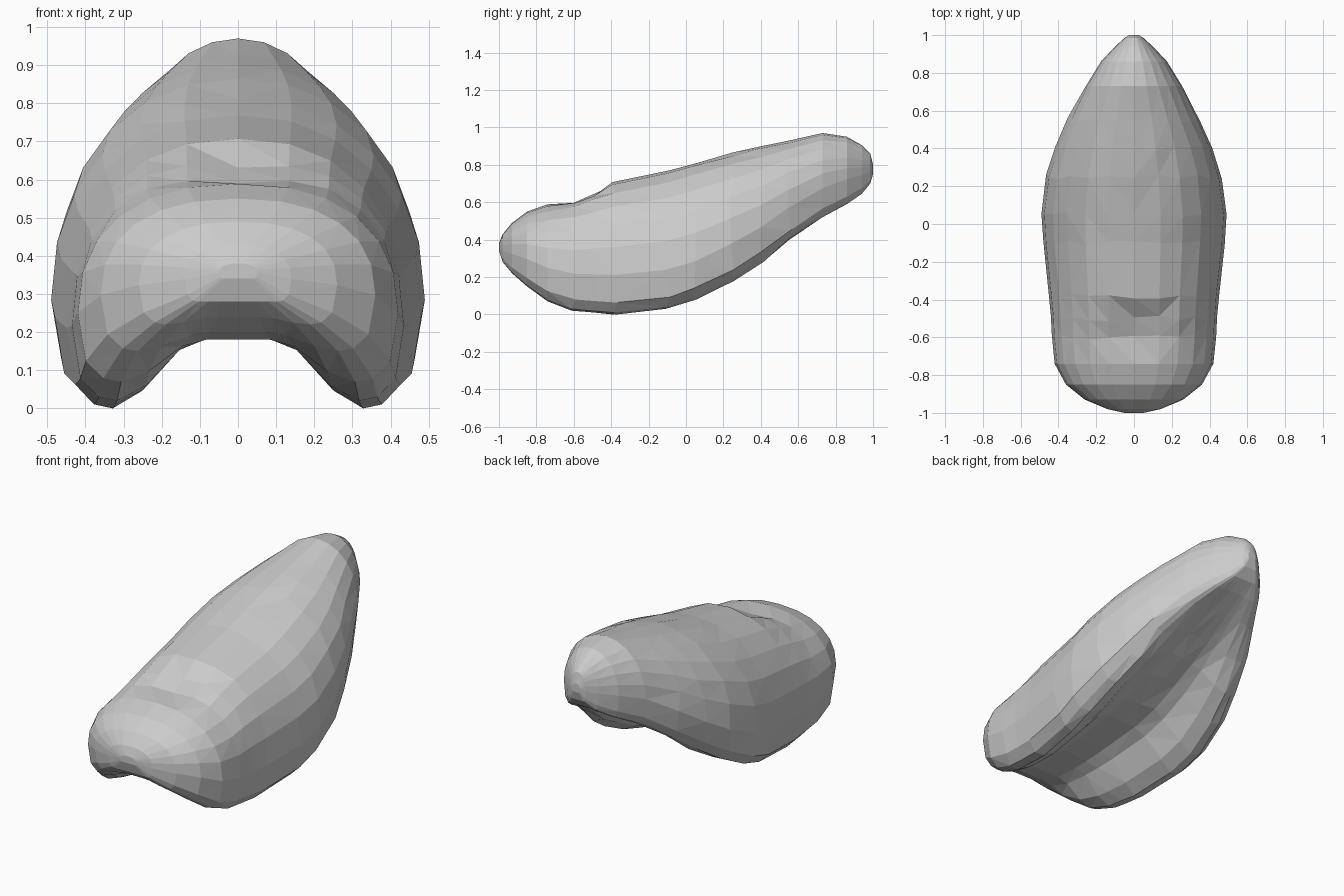
import bpy
import bmesh
import math
import random

cube = bpy.data.objects.get("Cube")
if cube:
    bpy.data.objects.remove(cube, do_unlink=True)

random.seed(4)

# Stations from front to back: y, half width, top, lobe bottom, channel ceiling
STATIONS = [
    (-1, .05, .38, .34, .34),
    (-.98, .14, .43, .28, .28),
    (-.93, .26, .49, .22, .24),
    (-.85, .36, .55, .15, .2),
    (-.74, .42, .59, .07, .18),
    (-.6, .435, .63, .02, .18),
    (-.5, .44, .67, .01, .18),
    (-.38, .45, .71, 0, .19),
    (-.1, .48, .77, .03, .22),
    (.05, .49, .81, .08, .26),
    (.25, .465, .865, .18, .33),
    (.4, .415, .9, .28, .39),
    (.55, .35, .93, .4, .455),
    (.73, .255, .97, .52, .54),
    (.86, .175, .95, .59, .6),
    (.94, .1, .905, .645, .645),
    (.985, .05, .86, .7, .7),
    (1, .025, .8, .75, .75),
]

ARC_STEPS = 6


def half_section(y, w, top, low, ceiling):
    """Right-hand outline from channel centre, around the lobe, to the crown."""
    mid = low + (.28 + .12 * y * y) * (top - low)
    power = .92 + .08 * y
    depth = ceiling - low
    rise = mid - low
    pts = [
        (0, ceiling),
        (.2 * w, ceiling),
        (.35 * w, ceiling - .16 * depth),
        (.56 * w, low + .24 * depth),
        (.73 * w, low),
        (.84 * w, low + .05 * rise),
        (.95 * w, low + .3 * rise),
    ]
    for i in range(ARC_STEPS):
        a = math.pi / 2 * i / ARC_STEPS
        pts.append((w * math.cos(a) ** power,
                    mid + (top - mid) * math.sin(a) ** power))
    pts.append((0, top))
    return pts


def dip(x, y):
    """Shallow hollow across the crown behind the nose."""
    return .05 * math.exp(-((y + .55) / .1) ** 2 - (x / .17) ** 2)


def make_ring(bm, y, w, top, low, ceiling):
    half = half_section(y, w, top, low, ceiling)
    outline = half + [(-x, z) for x, z in half[-2:0:-1]]
    jitter = .015 if abs(y) < .7 else 0
    ring = []
    for x, z in outline:
        if z > (top + low) / 2:
            z -= dip(x, y)
        yy = y + random.uniform(-1, 1) * jitter
        ring.append(bm.verts.new((x, yy, z)))
    return ring


# Body: sections lofted along the length, closed at both ends
bm = bmesh.new()
rings = [make_ring(bm, *s) for s in STATIONS]
for a, b in zip(rings, rings[1:]):
    n = len(a)
    for i in range(n):
        j = (i + 1) % n
        bm.faces.new((a[i], a[j], b[j], b[i]))
bm.faces.new(rings[0])
bm.faces.new(rings[-1])
bmesh.ops.triangulate(bm, faces=bm.faces[:], quad_method='BEAUTY')
bmesh.ops.recalc_face_normals(bm, faces=bm.faces[:])

mesh = bpy.data.meshes.new("arched_body")
bm.to_mesh(mesh)
bm.free()
body = bpy.data.objects.new("arched_body", mesh)
bpy.context.scene.collection.objects.link(body)

# Single pale grey surface
grey = bpy.data.materials.new("pale_grey")
grey.use_nodes = True
colour = (.6, .6, .6, 1)
grey.diffuse_color = colour
grey.node_tree.nodes["Principled BSDF"].inputs["Base Color"].default_value = colour
mesh.materials.append(grey)
